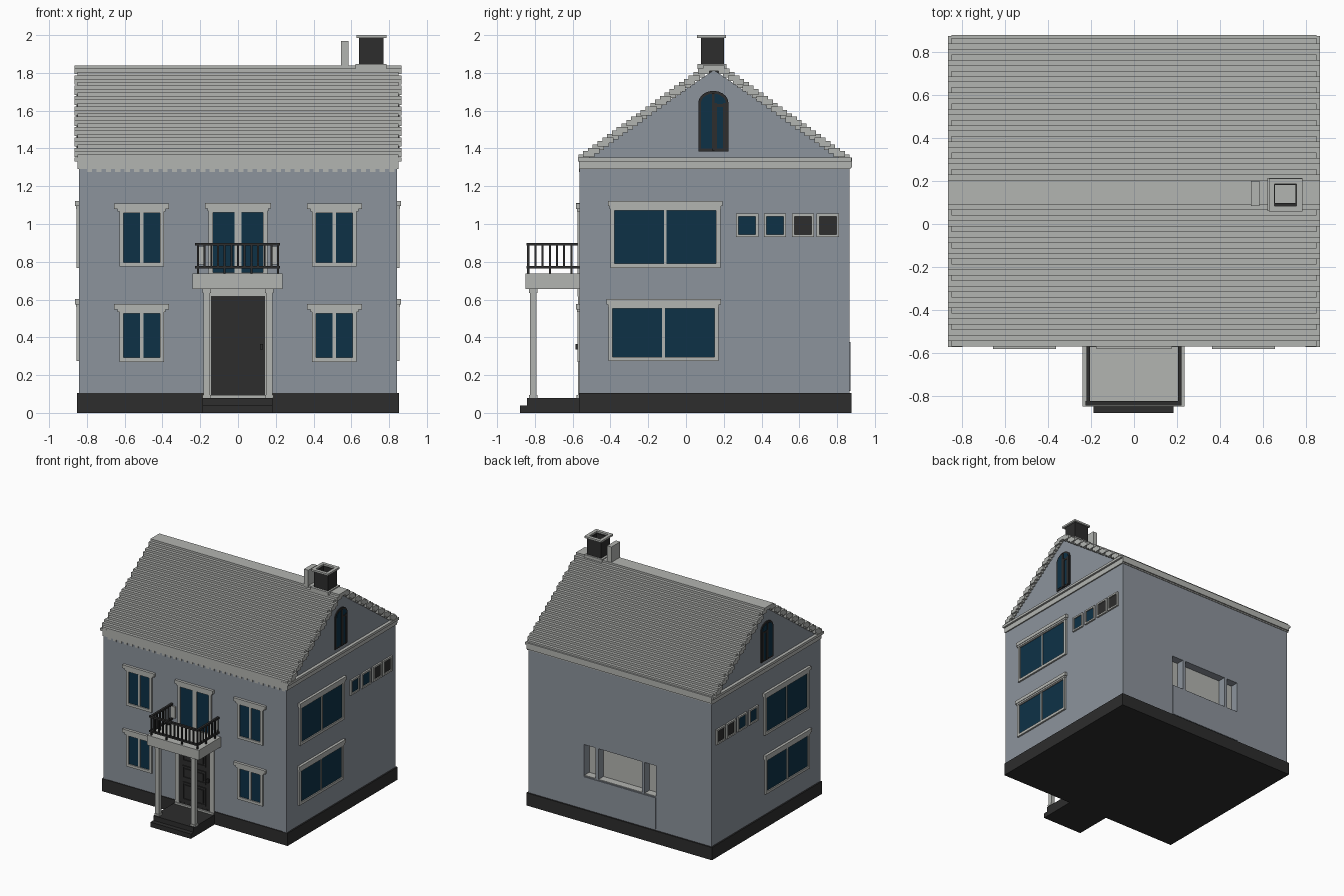
import bpy, bmesh, math

cube = bpy.data.objects.get("Cube")
if cube:
    bpy.data.objects.remove(cube, do_unlink=True)


def material(name, r, g, b):
    m = bpy.data.materials.new(name)
    m.diffuse_color = (r, g, b, 1)
    m.use_nodes = True
    m.node_tree.nodes["Principled BSDF"].inputs["Base Color"].default_value = (r, g, b, 1)
    return m


WALL = material("blue grey plaster", 0.265, 0.295, 0.335)
TRIM = material("light grey trim", 0.45, 0.46, 0.44)
DARK = material("charcoal", 0.026, 0.026, 0.026)
GLASS = material("dark blue glass", 0.004, 0.031, 0.062)

FRONT, SIDE, BACK, RIDGE = -0.56, 0.84, 0.865, 0.148


def finish(name, bm, mat):
    bmesh.ops.recalc_face_normals(bm, faces=bm.faces)
    me = bpy.data.meshes.new(name)
    bm.to_mesh(me)
    bm.free()
    me.materials.append(mat)
    ob = bpy.data.objects.new(name, me)
    bpy.context.collection.objects.link(ob)
    return ob


def boxes(name, mat, items, place=lambda x, y, z: (x, y, z)):
    """One object from boxes given as (x0, x1, y0, y1, z0, z1)."""
    bm = bmesh.new()
    for b in items:
        cube = bmesh.ops.create_cube(bm, size=1)["verts"]
        for v in cube:
            v.co = place(*[b[2 * k] if v.co[k] < 0 else b[2 * k + 1] for k in range(3)])
    return finish(name, bm, mat)


def prism(name, mat, profile, x0, x1):
    """Extrude a (y, z) outline along x."""
    bm = bmesh.new()
    face = bm.faces.new([bm.verts.new((x0, y, z)) for y, z in profile])
    new = bmesh.ops.extrude_face_region(bm, geom=[face])["geom"]
    bmesh.ops.translate(bm, vec=(x1 - x0, 0, 0),
                        verts=[v for v in new if isinstance(v, bmesh.types.BMVert)])
    return finish(name, bm, mat)


def ring(x0, x1, y0, y1, z0, z1, t):
    """Four boxes around a rectangle in the x-y plane."""
    return [(x0, x1, y0, y0 + t, z0, z1), (x0, x1, y1 - t, y1, z0, z1),
            (x0, x0 + t, y0 + t, y1 - t, z0, z1), (x1 - t, x1, y0 + t, y1 - t, z0, z1)]


# Wall mappings: u along the wall, v up, w outward
def on_front(u, v, w):
    return (u, FRONT - w, v)


def on_side(s):
    return lambda u, v, w: (s * (SIDE + w), u, v)


def window(name, place, u0, u1, v0, v1, border=0.022, mullion=0.02, head=0.0, pane=GLASS):
    frame = ring(u0, u1, v0, v1, 0, 0.014, border)
    if mullion:
        mid = (u0 + u1) / 2
        frame.append((mid - mullion / 2, mid + mullion / 2, v0 + border, v1 - border, 0, 0.011))
    if head:
        frame.append((u0 - head, u1 + head, v1, v1 + 0.028, 0, 0.022))
        frame.append((u0 - head / 3, u1 + head / 3, v1 - 0.014, v1, 0, 0.018))
    boxes(name + "_frame", TRIM, frame, place)
    boxes(name + "_pane", pane, [(u0 + border, u1 - border, v0 + border, v1 - border, 0, 0.005)], place)


# House body with gables, and the recessed rear opening
body = prism("house_walls", WALL, [(FRONT, 0.1), (BACK, 0.1), (BACK, 1.335), (0.84, 1.345),
                                   (RIDGE, 1.815), (-0.545, 1.345), (FRONT, 1.335)], -SIDE, SIDE)
bays = [(-0.33, -0.225), (-0.2, 0.2), (0.225, 0.33)]
cutter = boxes("rear_cutter", TRIM, [(a, b, 0.79, 0.9, 0.38, 0.64) for a, b in bays])
cutter.hide_render = True
cut = body.modifiers.new("rear_opening", "BOOLEAN")
cut.operation, cut.solver, cut.object = "DIFFERENCE", "EXACT", cutter
bpy.context.view_layer.objects.active = body
bpy.ops.object.modifier_apply(modifier=cut.name)
bpy.data.objects.remove(cutter, do_unlink=True)
boxes("rear_opening_lining", TRIM, [(a, b, 0.788, 0.797, 0.38, 0.64) for a, b in bays]
      + [(a, b, 0.79, 0.86, 0.375, 0.384) for a, b in bays])
boxes("rear_lower_panel", WALL, [(-0.33, 0.33, BACK - 0.01, BACK + 0.005, 0.115, 0.375)])
boxes("corner_boards", WALL, [(s * 0.805, s * 0.842, FRONT - 0.004, FRONT + 0.03, 0.1, 1.29)
                              for s in (-1, 1)])

# Plinth
boxes("plinth", DARK, [(-0.852, 0.852, -0.567, 0.877, 0, 0.105)])

# Cornice and dentils
boxes("cornice", TRIM, [(-0.85, 0.85, -0.566, 0.87, 1.29, 1.335)]
      + [(s * 0.8, s * 0.866, -0.572, 0.875, 1.332, 1.352) for s in (-1, 1)]
      + [(-0.85, 0.85, 0.84, 0.88, 1.3, 1.352)])
boxes("dentils", TRIM, [(-0.8 + 0.05 * i, -0.772 + 0.05 * i, FRONT - 0.006, FRONT + 0.01, 1.274, 1.292)
                        for i in range(33)])

# Stepped roof courses, mirrored about the ridge
courses, N = [], 26
for i in range(N):
    y, z = -0.57 + i * 0.66 / N, 1.337 + i * 0.475 / N
    w = 0.866 if i % 3 else 0.85
    courses.append((-w, w, y, y + 0.06, z, z + 0.03))
    courses.append((-w, w, 2 * RIDGE - y - 0.06, 2 * RIDGE - y, z, z + 0.03))
courses.append((-0.866, 0.866, 0.09, 0.205, 1.81, 1.84))
boxes("roof_courses", TRIM, courses)

# Chimney and flat vent
boxes("chimney_stack", DARK, ring(0.64, 0.77, 0.08, 0.2, 1.8, 1.987, 0.018))
boxes("chimney_cap", TRIM, ring(0.628, 0.785, 0.058, 0.213, 1.985, 2.0, 0.027))
boxes("chimney_collar", TRIM, ring(0.622, 0.785, 0.06, 0.215, 1.82, 1.848, 0.02))
boxes("roof_vent", TRIM, [(0.545, 0.585, 0.085, 0.2, 1.8, 1.968)])

# Front windows
for side, s in (("left", 1), ("right", -1)):
    c = s * 0.51
    window("upper_front_window_" + side, on_front, c - 0.118, c + 0.118, 0.775, 1.08, head=0.028)
    window("lower_front_window_" + side, on_front, c - 0.118, c + 0.118, 0.27, 0.548, head=0.028)
window("balcony_window", on_front, -0.155, 0.155, 0.72, 1.082, mullion=0.035, head=0.02)

# Side windows and gable windows
for side, s in (("left", 1), ("right", -1)):
    wall = on_side(s)
    window("upper_side_window_" + side, wall, -0.4, 0.182, 0.768, 1.094, mullion=0.014, head=0.012)
    window("lower_side_window_" + side, wall, -0.41, 0.172, 0.275, 0.574, mullion=0.014, head=0.012)
    for i, u in enumerate((0.265, 0.412, 0.56, 0.692)):
        window(f"small_window_{i + 1}_{side}", wall, u, u + 0.118, 0.93, 1.055,
               border=0.014, mullion=0, pane=GLASS if i < 2 else DARK)

    # Arched outline scaled about its centre for frame and glass
    def arch(half, z0, spring, rise):
        return [(0.145 - half, z0), (0.145 + half, z0)] + [
            (0.145 + half * math.cos(a), spring + rise * math.sin(a))
            for a in (math.pi * k / 10 for k in range(11))]

    prism("gable_window_frame_" + side, DARK, arch(0.08, 1.385, 1.64, 0.065), s * 0.83, s * 0.848)
    prism("gable_window_glass_" + side, GLASS, arch(0.066, 1.4, 1.64, 0.05), s * 0.84, s * 0.851)
    boxes("gable_window_bars_" + side, DARK,
          [(0.138, 0.152, 1.39, 1.692, 0, 0.016), (0.152, 0.164, 1.39, 1.64, 0, 0.014),
           (0.196, 0.218, 1.39, 1.64, 0, 0.014), (0.152, 0.215, 1.62, 1.634, 0, 0.014)], wall)

# Front door
boxes("door_frame", TRIM, [(s * 0.143, s * 0.178, 0.085, 0.645, 0, 0.012) for s in (-1, 1)]
      + [(-0.178, 0.178, 0.615, 0.66, 0, 0.014), (-0.178, 0.178, 0.08, 0.095, 0, 0.02)], on_front)
boxes("door", DARK, [(-0.144, 0.144, 0.094, 0.617, 0, 0.006)], on_front)
panels = ((0.13, 0.28), (0.31, 0.415), (0.452, 0.575))
mould = []
for a, b in panels:
    mould += ring(-0.11, 0.104, a, b, 0, 0.013, 0.012)
    mould.append((-0.088, 0.082, a + 0.022, b - 0.022, 0, 0.013))
boxes("door_panels", DARK, mould, on_front)
boxes("door_handle", DARK, [(0.117, 0.133, 0.335, 0.365, 0, 0.026)], on_front)

# Porch steps, columns and balcony slab
boxes("porch_steps", DARK, [(-0.188, 0.183, -0.88, -0.56, 0, 0.04),
                            (-0.188, 0.183, -0.842, -0.56, 0.04, 0.08)])
cols = []
for s in (-1, 1):
    cols += [(s * 0.148, s * 0.182, -0.826, -0.792, 0.08, 0.66),
             (s * 0.143, s * 0.187, -0.831, -0.787, 0.635, 0.66),
             (s * 0.143, s * 0.187, -0.831, -0.787, 0.08, 0.095)]
boxes("porch_columns", TRIM, cols)
boxes("balcony_slab", TRIM, [(-0.24, 0.235, -0.85, FRONT, 0.655, 0.737)])
boxes("wall_lamps", TRIM, [(s * 0.178, s * 0.212, 0.785, 0.88, 0, 0.014) for s in (-1, 1)], on_front)

# Balcony railing on three sides
X, Y = 0.222, -0.845
rail = []
for z0, z1 in ((0.765, 0.778), (0.885, 0.9)):
    rail.append((-X - 0.005, X, Y, Y + 0.02, z0, z1))
    rail += [(s * (X - 0.018), s * X, Y, FRONT, z0, z1) for s in (-1, 1)]
for i in range(13):
    x = -0.212 + i * 0.424 / 12
    rail.append((x - 0.005, x + 0.005, Y + 0.004, Y + 0.016, 0.737 if i % 4 == 0 else 0.77, 0.89))
for s in (-1, 1):
    for i in range(1, 8):
        y = Y + 0.01 + i * 0.038
        rail.append((s * (X - 0.015), s * (X - 0.004), y - 0.005, y + 0.005,
                     0.737 if i % 3 == 0 else 0.77, 0.89))
boxes("balcony_railing", DARK, rail)
